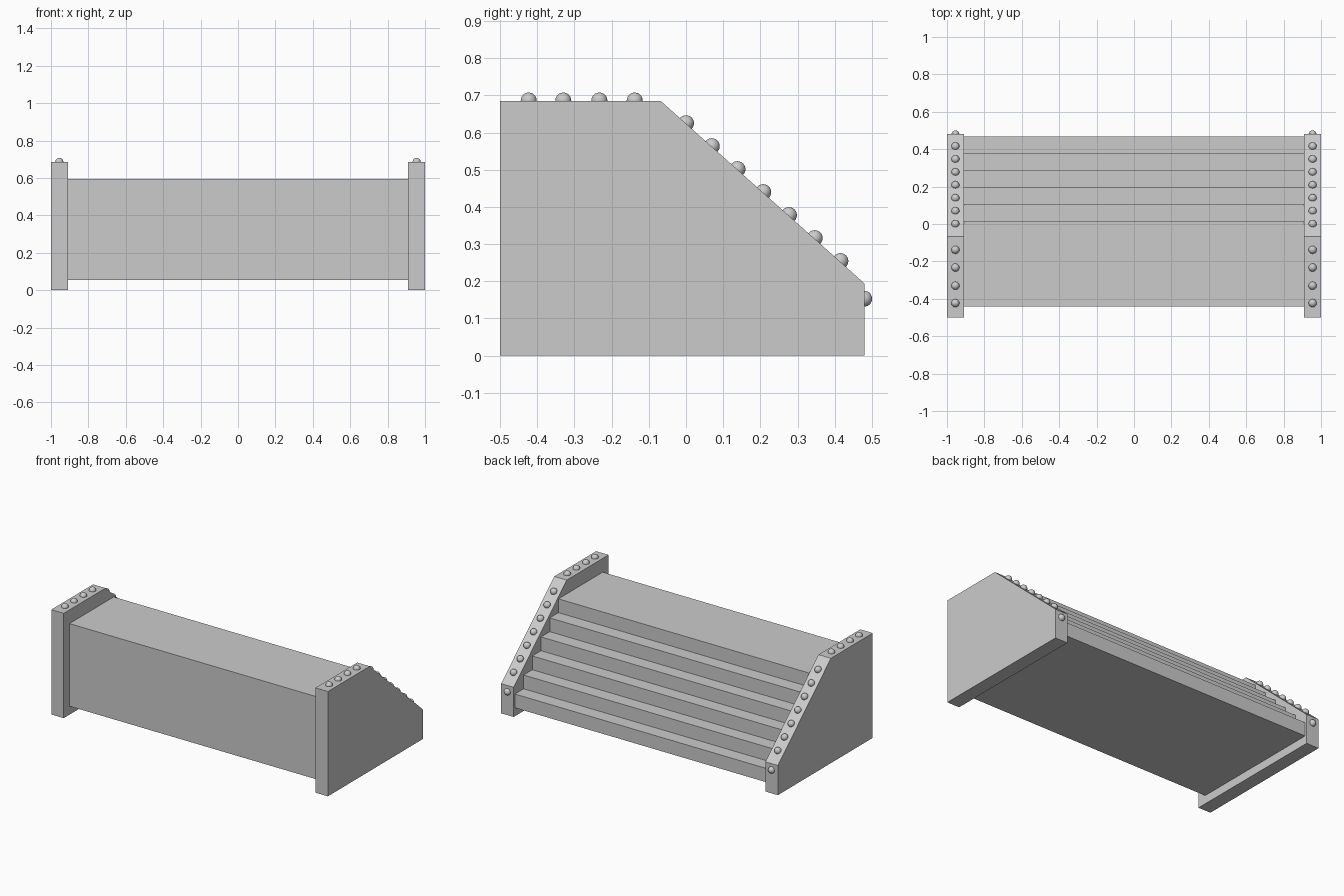
import bpy, bmesh
from mathutils import Matrix

if "Cube" in bpy.data.objects:
    bpy.data.objects.remove(bpy.data.objects["Cube"])


def finish(name, bm):
    bmesh.ops.recalc_face_normals(bm, faces=bm.faces)
    mesh = bpy.data.meshes.new(name)
    bm.to_mesh(mesh)
    bm.free()
    obj = bpy.data.objects.new(name, mesh)
    bpy.context.collection.objects.link(obj)
    return obj


def extrude_profile(name, profile, x0, x1):
    """Extrude a (y, z) outline along x."""
    bm = bmesh.new()
    face = bm.faces.new([bm.verts.new((x0, y, z)) for y, z in profile])
    ext = bmesh.ops.extrude_face_region(bm, geom=[face])
    moved = [v for v in ext["geom"] if isinstance(v, bmesh.types.BMVert)]
    bmesh.ops.translate(bm, verts=moved, vec=(x1 - x0, 0, 0))
    return finish(name, bm)


# Staircase: six levels, solid down to a raised flat underside
STEPS, BOTTOM, RISE = 6, 0.055, 0.09
BACK, RUN = 0.467, 0.09
stairs = [(-0.44, BOTTOM)]
for i in range(STEPS):
    y = BACK - RUN * i
    stairs += [(y, BOTTOM + RISE * i), (y, BOTTOM + RISE * (i + 1))]
stairs.append((-0.44, BOTTOM + RISE * STEPS))
extrude_profile("staircase", stairs, -0.91, 0.91)

# Side panels with sloped upper edge
panel = [(-0.5, 0), (0.48, 0), (0.48, 0.194), (-0.068, 0.685), (-0.5, 0.685)]

# Round studs half sunk in the panel edges: flat top, slope, end face
studs = [(y, 0.686) for y in (-0.423, -0.33, -0.233, -0.138)]
studs += [(0.0 + 0.0692 * i, 0.625 - 0.0618 * i) for i in range(7)]
studs.append((0.479, 0.153))

for side, s in (("left", -1), ("right", 1)):
    extrude_profile(side + "_side_panel", panel, s * 0.91, s * 1.0)
    bm = bmesh.new()
    for y, z in studs:
        bmesh.ops.create_uvsphere(bm, u_segments=24, v_segments=12, radius=0.0215,
                                  matrix=Matrix.Translation((s * 0.955, y, z)))
    for f in bm.faces:
        f.smooth = True
    finish(side + "_studs", bm)
